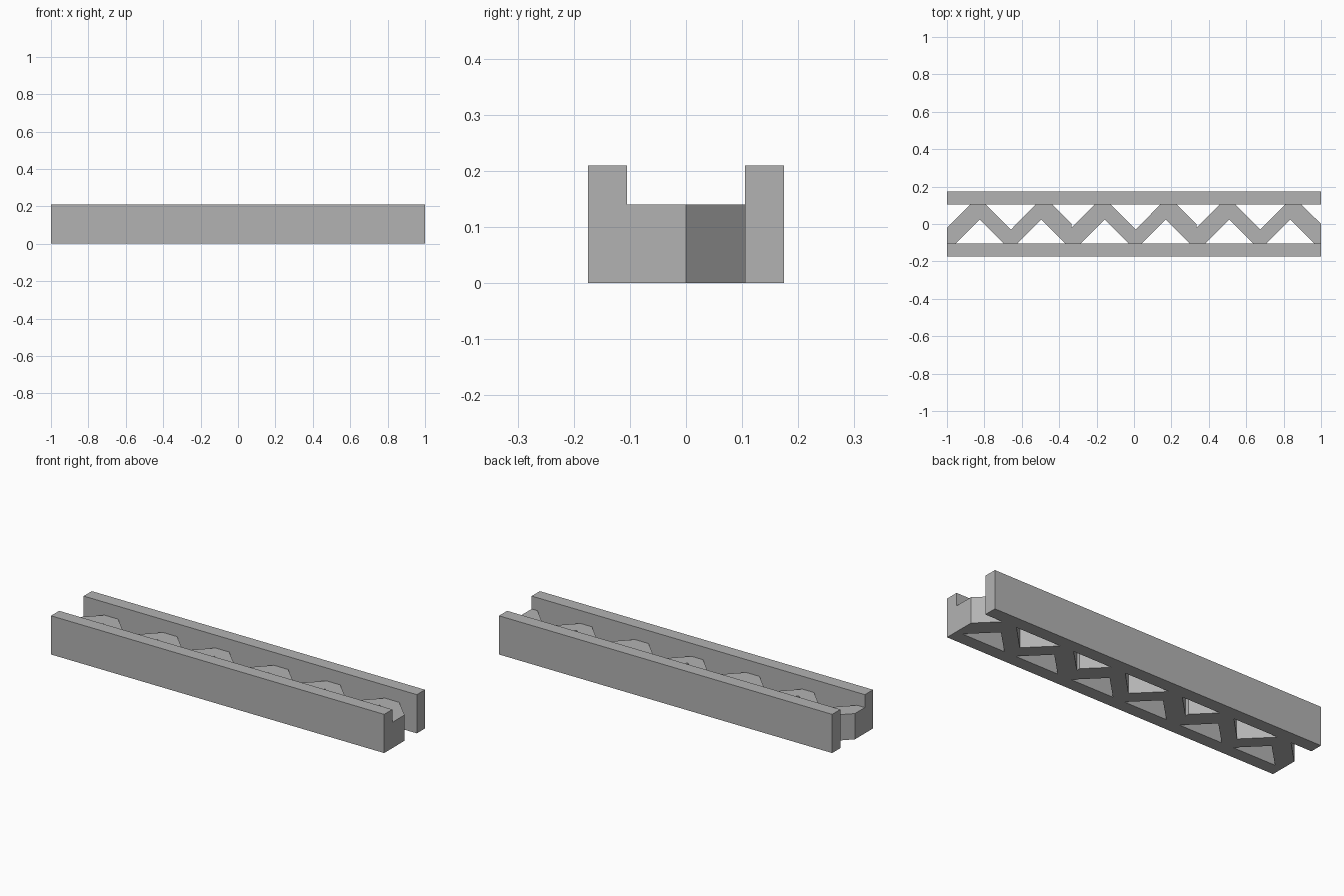
import bpy
import bmesh

cube = bpy.data.objects.get("Cube")
if cube:
    bpy.data.objects.remove(cube)

LENGTH = 2.0
HALF_WIDTH = 0.175
INNER = 0.105
RAIL_HEIGHT = 0.21
WEB_HEIGHT = 0.14
MODULES = 3
PITCH = LENGTH / MODULES

grey = bpy.data.materials.new("plain grey")
grey.use_nodes = True
colour = (0.45, 0.45, 0.45, 1)
grey.diffuse_color = colour
grey.node_tree.nodes["Principled BSDF"].inputs["Base Color"].default_value = colour


def prism(name, outline, height):
    """Extrude a closed plan outline upwards from the ground."""
    bm = bmesh.new()
    face = bm.faces.new([bm.verts.new((x, y, 0)) for x, y in outline])
    top = bmesh.ops.extrude_face_region(bm, geom=[face], use_keep_orig=True)["geom"]
    bmesh.ops.translate(bm, vec=(0, 0, height),
                        verts=[v for v in top if isinstance(v, bmesh.types.BMVert)])
    bmesh.ops.recalc_face_normals(bm, faces=bm.faces)
    mesh = bpy.data.meshes.new(name)
    bm.to_mesh(mesh)
    bm.free()
    mesh.materials.append(grey)
    obj = bpy.data.objects.new(name, mesh)
    bpy.context.collection.objects.link(obj)
    return obj


# Two long side rails
for name, side in (("front_rail", -1), ("back_rail", 1)):
    x = LENGTH / 2
    near, far = side * INNER, side * HALF_WIDTH
    prism(name, [(-x, near), (x, near), (x, far), (-x, far)], RAIL_HEIGHT)

# Zigzag web: one repeating module for each edge
front_edge = [(0.047, -INNER), (0.176, 0.024), (0.305, -INNER),
              (0.374, -INNER), (0.503, 0.024), (0.632, -INNER)]
back_edge = [(0, -0.02), (0.125, INNER), (0.207, INNER), (0.342, -0.03),
             (0.475, INNER), (0.561, INNER), (PITCH, 0)]


def repeat(edge):
    return [(-LENGTH / 2 + i * PITCH + x, y) for i in range(MODULES) for x, y in edge]


front = [(-LENGTH / 2, -INNER)] + repeat(front_edge) + [(LENGTH / 2, -INNER)]
prism("zigzag_web", front + repeat(back_edge)[::-1], WEB_HEIGHT)
